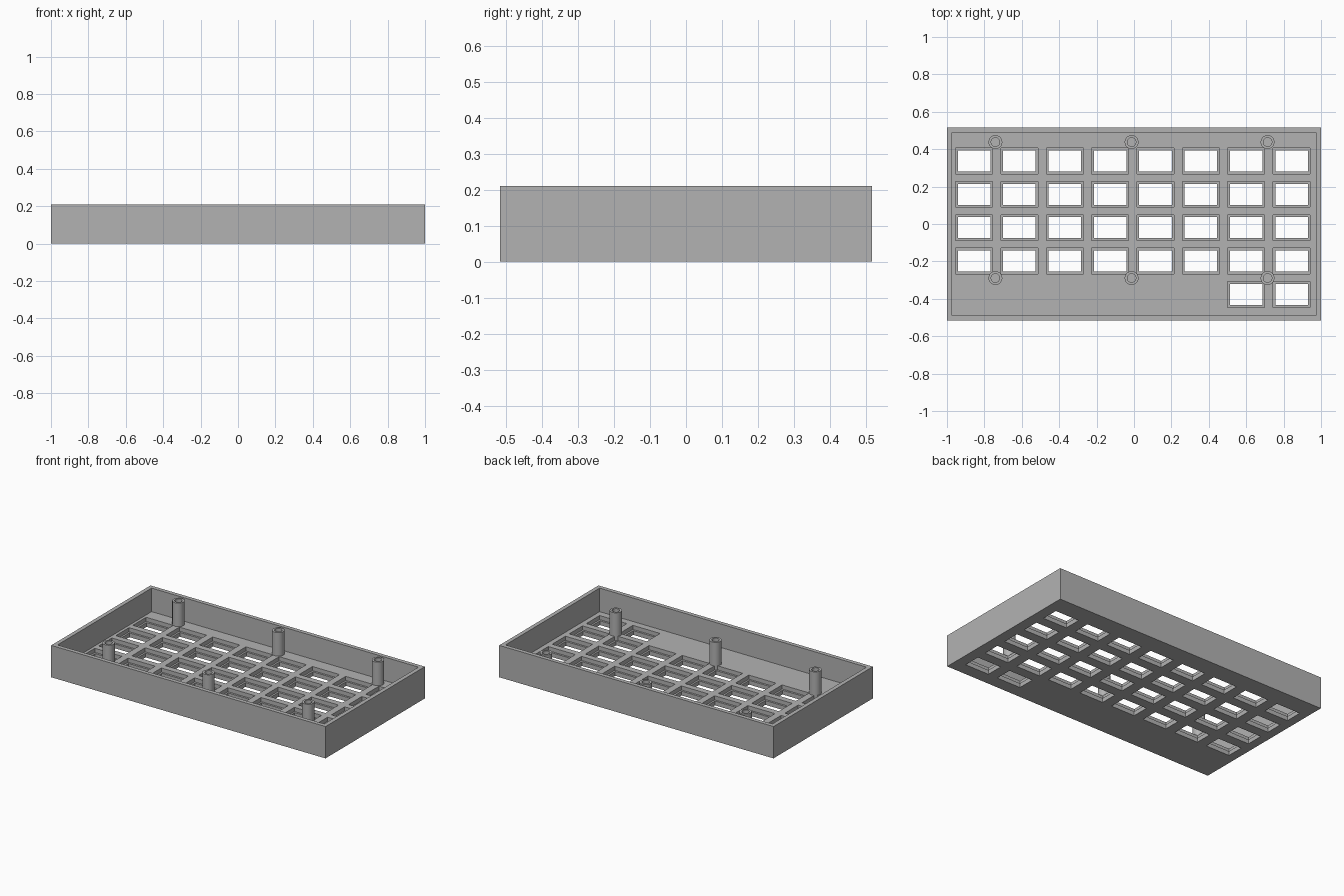
import bpy
import bmesh
import math
from mathutils import Matrix, Vector

cube = bpy.data.objects.get("Cube")
if cube:
    bpy.data.objects.remove(cube, do_unlink=True)

HEIGHT, FLOOR, LEDGE = 0.21, 0.055, 0.028
HALF_X, HALF_Y, WALL = 1.0, 0.517, 0.027

grey = bpy.data.materials.new("plain grey")
grey.use_nodes = True
colour = (0.45, 0.45, 0.45, 1)
grey.diffuse_color = colour
grey.node_tree.nodes["Principled BSDF"].inputs["Base Color"].default_value = colour


def finish(name, bm):
    bmesh.ops.recalc_face_normals(bm, faces=bm.faces)
    mesh = bpy.data.meshes.new(name)
    bm.to_mesh(mesh)
    bm.free()
    mesh.materials.append(grey)
    obj = bpy.data.objects.new(name, mesh)
    bpy.context.collection.objects.link(obj)
    return obj


def boxes(name, centres, width, depth, z0, z1):
    """One object made of equal boxes standing at the given centres."""
    bm = bmesh.new()
    for x, y in centres:
        place = Matrix.Translation((x, y, (z0 + z1) / 2))
        bmesh.ops.create_cube(bm, size=1, matrix=place @ Matrix.Diagonal((width, depth, z1 - z0, 1)))
    return finish(name, bm)


def cut(target, cutter):
    cutter.hide_render = True
    mod = target.modifiers.new("cut", "BOOLEAN")
    mod.operation, mod.solver, mod.object = "DIFFERENCE", "EXACT", cutter
    bpy.context.view_layer.objects.active = target
    bpy.ops.object.modifier_apply(modifier=mod.name)
    bpy.data.objects.remove(cutter, do_unlink=True)


# Key openings: four full rows, plus two keys in the front row
keys = [(-0.855 + 0.2425 * col, 0.337 - 0.1783 * row)
        for row in range(5) for col in range(8) if row < 4 or col > 5]

# Open tray with stepped key openings through its floor
tray = boxes("tray", [(0, 0)], 2 * HALF_X, 2 * HALF_Y, 0, HEIGHT)
cut(tray, boxes("cavity_cutter", [(0, 0)], 2 * (HALF_X - WALL), 2 * (HALF_Y - WALL), FLOOR, 0.4))
cut(tray, boxes("pocket_cutter", keys, 0.198, 0.138, LEDGE, 0.1))
cut(tray, boxes("opening_cutter", keys, 0.174, 0.112, -0.1, 0.1))


def screw_post(name, x, y, outer=0.037, bore=0.023):
    """Turned post with a blind bore."""
    profile = [(0, LEDGE), (outer, LEDGE), (outer, HEIGHT), (bore, HEIGHT), (bore, FLOOR), (0, FLOOR)]
    bm = bmesh.new()
    verts = [bm.verts.new((r, 0, z)) for r, z in profile]
    edges = [bm.edges.new(pair) for pair in zip(verts, verts[1:])]
    bmesh.ops.spin(bm, geom=verts + edges, cent=(0, 0, 0), axis=(0, 0, 1),
                   angle=math.tau, steps=32)
    bmesh.ops.remove_doubles(bm, verts=bm.verts, dist=0.0001)
    bmesh.ops.translate(bm, verts=bm.verts, vec=Vector((x, y, 0)))
    post = finish(name, bm)
    bpy.ops.object.select_all(action="DESELECT")
    post.select_set(True)
    bpy.context.view_layer.objects.active = post
    bpy.ops.object.shade_smooth_by_angle(angle=math.radians(30))


# Two rows of screw posts
for row_name, y in (("back", 0.438), ("front", -0.289)):
    for side, x in (("right", -0.741), ("middle", -0.013), ("left", 0.714)):
        screw_post(f"{row_name}_{side}_screw_post", x, y)
